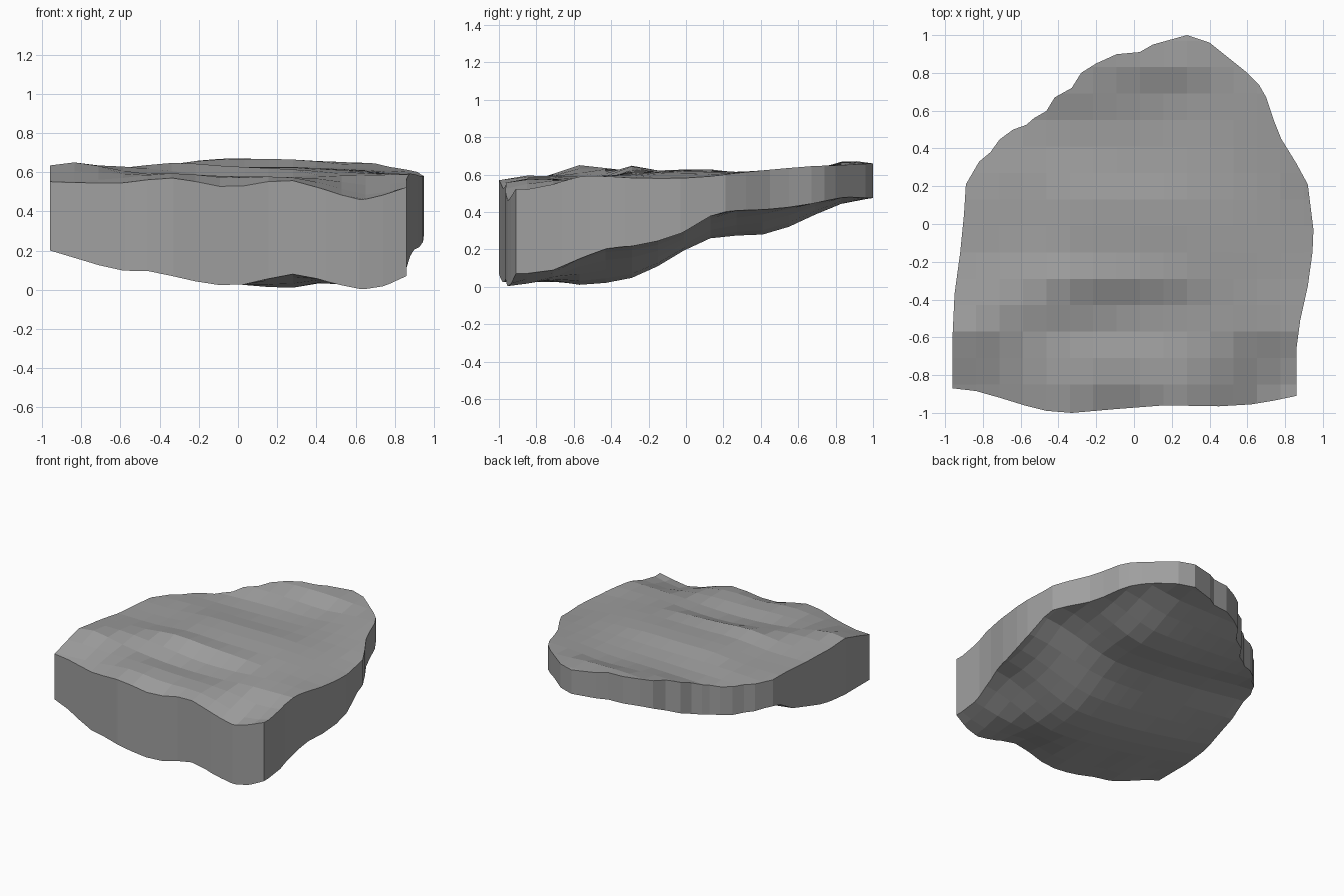
import bpy
import bmesh

if "Cube" in bpy.data.objects:
    bpy.data.objects.remove(bpy.data.objects["Cube"], do_unlink=True)


def curve(keys, values, t):
    """Smooth (Catmull-Rom style) interpolation through keyed values."""
    t = min(max(t, keys[0]), keys[-1])
    i = 0
    while i < len(keys) - 2 and t > keys[i + 1]:
        i += 1

    def slope(k):
        a, b = max(k - 1, 0), min(k + 1, len(keys) - 1)
        return (values[b] - values[a]) / (keys[b] - keys[a])

    h = keys[i + 1] - keys[i]
    s = (t - keys[i]) / h
    s2, s3 = s * s, s * s * s
    return ((2 * s3 - 3 * s2 + 1) * values[i] + (s3 - 2 * s2 + s) * h * slope(i)
            + (3 * s2 - 2 * s3) * values[i + 1] + (s3 - s2) * h * slope(i + 1))


def keyed(pairs, t):
    keys, values = zip(*pairs)
    return curve(keys, values, t)


# Plan outline of the slab, anticlockwise from the front left corner
outline = [
    (-.96, -.87), (-.83, -.885), (-.71, -.92), (-.58, -.96), (-.46, -.99), (-.33, -1),
    (-.1, -.98), (.16, -.96), (.45, -.965), (.62, -.955), (.74, -.935), (.86, -.91),
    (.86, -.66), (.88, -.51), (.92, -.33), (.945, -.15), (.95, -.03), (.92, .21),
    (.86, .32), (.78, .45), (.74, .55), (.7, .67), (.66, .74), (.6, .8), (.5, .88),
    (.4, .96), (.28, 1), (.1, .95), (.03, .91), (-.09, .9), (-.2, .85), (-.28, .8),
    (-.33, .72), (-.42, .67), (-.46, .6), (-.53, .56), (-.57, .525), (-.64, .5),
    (-.71, .45), (-.76, .38), (-.82, .33), (-.89, .21), (-.9, .05), (-.92, -.15),
    (-.95, -.37), (-.96, -.58)]

# Rolling top surface: heights across x for each row of y
columns = (-.96, -.82, -.6, -.33, -.05, .25, .45, .65, .95)
rows = {
    -.96: (.53, .53, .545, .57, .525, .56, .51, .46, .56),
    -.8: (.57, .57, .58, .6, .585, .58, .55, .5, .54),
    -.57: (.635, .65, .61, .575, .56, .565, .58, .585, .59),
    -.43: (.62, .635, .63, .605, .575, .575, .59, .595, .59),
    -.27: (.61, .615, .62, .65, .635, .62, .605, .6, .58),
    -.13: (.6, .6, .6, .62, .615, .615, .615, .605, .58),
    .08: (.6, .6, .6, .63, .63, .63, .62, .61, .585),
    .3: (.59, .59, .6, .605, .605, .61, .615, .615, .61),
    .5: (.58, .58, .585, .59, .6, .605, .62, .63, .63),
    .67: (.6, .6, .61, .63, .625, .615, .635, .645, .64),
    .85: (.64, .64, .64, .65, .67, .67, .655, .65, .645),
    1: (.65, .65, .65, .655, .66, .66, .655, .65, .65)}

# Underside: front lip, keel line, rise towards the side walls, and plan widths
front_lip = [(-.96, .2), (-.83, .16), (-.6, .1), (-.45, .095), (-.25, .05), (-.1, .025),
             (.05, .03), (.28, .08), (.5, .03), (.62, .005), (.73, .015), (.86, .07)]
keel = [(-.9, .015), (-.57, .01), (-.43, .02), (-.28, .05), (-.15, .11), (0, .2),
        (.1, .25), (.2, .27), (.42, .28), (.55, .32), (.7, .39), (.85, .45), (1, .475)]
right_rise = [(-.9, .06), (-.75, .075), (-.6, .13), (-.4, .185), (-.17, .14), (0, .1),
              (.2, .13), (.45, .13), (.7, .06), (1, 0)]
left_rise = [(-.9, .19), (-.5, .19), (-.3, .18), (-.15, .15), (0, .1), (.2, .12),
             (.45, .08), (.67, .01), (1, 0)]
right_edge = [(-1, .86), (-.66, .86), (-.3, .92), (0, .95), (.5, .77), (.8, .6), (1, .4)]
left_edge = [(-1, -.96), (0, -.9), (.5, -.64), (.8, -.28), (1, .05)]


def top_height(x, y):
    return curve(list(rows), [curve(columns, r, x) for r in rows.values()], y)


def bottom_height(x, y):
    centre = .25
    right = x > centre
    edge = keyed(right_edge if right else left_edge, y)
    u = min(abs((x - centre) / (edge - centre)), 1)
    if right:
        lift = keyed(right_rise, y) * u * u * (3 - 2 * u)
    else:
        lift = keyed(left_rise, y) * u ** 1.5
    blend = min(max((y + .92) / .3, 0), 1)
    return max(0, keyed(front_lip, x) * (1 - blend) + (keyed(keel, y) + lift) * blend)


# Sheet cut into a regular grid of cells
bm = bmesh.new()
bm.faces.new([bm.verts.new((x, y, 0)) for x, y in outline])
for axis, place, step in ((0, -.836, .124), (1, -.85, .14)):
    normal = [0, 0, 0]
    normal[axis] = 1
    while place < .98:
        point = [0, 0, 0]
        point[axis] = place
        bmesh.ops.bisect_plane(bm, geom=bm.verts[:] + bm.edges[:] + bm.faces[:],
                               dist=.0001, plane_co=point, plane_no=normal)
        place += step
bmesh.ops.remove_doubles(bm, verts=bm.verts[:], dist=.008)

# Thicken into a closed slab with shaped top and underside
result = bmesh.ops.extrude_face_region(bm, geom=bm.faces[:], use_keep_orig=True)
top_verts = {g for g in result["geom"] if isinstance(g, bmesh.types.BMVert)}
for v in bm.verts:
    shape = top_height if v in top_verts else bottom_height
    v.co.z = shape(v.co.x, v.co.y)
bmesh.ops.recalc_face_normals(bm, faces=bm.faces[:])

mesh = bpy.data.meshes.new("rock_slab")
bm.to_mesh(mesh)
bm.free()
slab = bpy.data.objects.new("rock_slab", mesh)
bpy.context.collection.objects.link(slab)

# Stone colour
stone = bpy.data.materials.new("grey_stone")
stone.use_nodes = True
colour = (.35, .35, .35, 1)
stone.diffuse_color = colour
stone.node_tree.nodes["Principled BSDF"].inputs["Base Color"].default_value = colour
mesh.materials.append(stone)
